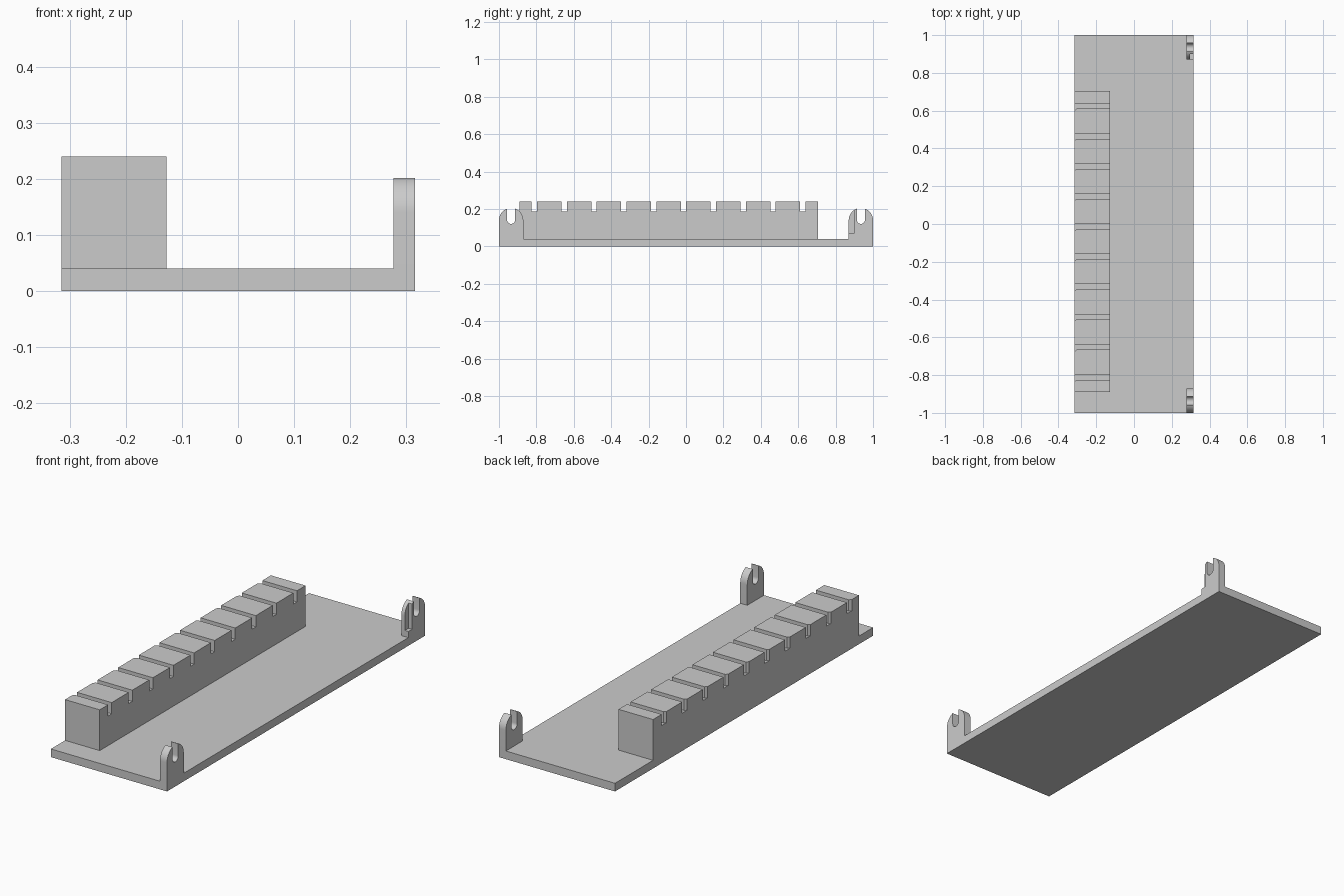
import bpy
import bmesh
import math

cube = bpy.data.objects.get("Cube")
if cube:
    bpy.data.objects.remove(cube, do_unlink=True)

grey = bpy.data.materials.new("plain grey")
grey.use_nodes = True
colour = (0.6, 0.6, 0.6, 1)
grey.diffuse_color = colour
grey.node_tree.nodes["Principled BSDF"].inputs["Base Color"].default_value = colour


def prism(name, outlines, offset):
    """Extrude closed 3D outlines by an offset into one object."""
    bm = bmesh.new()
    for outline in outlines:
        face = bm.faces.new([bm.verts.new(p) for p in outline])
        ext = bmesh.ops.extrude_face_region(bm, geom=[face])
        verts = [v for v in ext["geom"] if isinstance(v, bmesh.types.BMVert)]
        bmesh.ops.translate(bm, verts=verts, vec=offset)
    bmesh.ops.recalc_face_normals(bm, faces=bm.faces)
    mesh = bpy.data.meshes.new(name)
    bm.to_mesh(mesh)
    bm.free()
    mesh.materials.append(grey)
    obj = bpy.data.objects.new(name, mesh)
    bpy.context.collection.objects.link(obj)
    return obj


def box(name, x0, x1, y0, y1, z0, z1):
    base = [(x0, y0, z0), (x1, y0, z0), (x1, y1, z0), (x0, y1, z0)]
    return prism(name, [base], (0, 0, z1 - z0))


def cut(target, cutter):
    cutter.hide_render = True
    cutter.hide_viewport = True
    mod = target.modifiers.new("cut", 'BOOLEAN')
    mod.operation = 'DIFFERENCE'
    mod.solver = 'EXACT'
    mod.object = cutter


def arc(cy, cz, r, a0, a1, n):
    angles = [math.radians(a0 + (a1 - a0) * i / n) for i in range(n + 1)]
    return [(cy + r * math.cos(a), cz + r * math.sin(a)) for a in angles]


W, T = 0.315, 0.04
box("base_plate", -W, W, -1, 1, 0, T)

# Slotted rail: each slot has one chamfered mouth corner on the outer side
rail = box("slotted_rail", -W, -0.127, -0.89, 0.705, T, 0.24)
slots = []
for i in range(10):
    y = -0.811 + i * 0.1595
    plan = [(-0.34, y + 0.014), (-0.1, y + 0.014), (-0.1, y - 0.014),
            (-W + 0.01, y - 0.014), (-W, y - 0.024), (-0.34, y - 0.024)]
    slots.append([(x, py, 0.185) for x, py in plan])
cut(rail, prism("slot_cutters", slots, (0, 0, 0.1)))


# Upright lugs with a rounded top and an open slot
def lug(name, cy):
    r, s, cz = 0.065, 0.022, 0.14
    a = math.degrees(math.acos(s / r))
    side = [(cy + r, T)] + arc(cy, cz, r, 0, a, 12)
    slot = arc(cy, 0.142, s, 0, -180, 12)
    other = arc(cy, cz, r, 180 - a, 180, 12) + [(cy - r, T)]
    outline = [(W - 0.038, y, z) for y, z in side + slot + other]
    obj = prism(name, [outline], (0.038, 0, 0))
    bpy.context.view_layer.objects.active = obj
    obj.select_set(True)
    bpy.ops.object.shade_smooth_by_angle(angle=math.radians(30))
    obj.select_set(False)
    return obj


lug("front_lug", -0.935)
back = lug("back_lug", 0.935)
# Corner relief on the inner edge of the back lug
cut(back, box("relief_cutter", 0.296, 0.34, 0.84, 0.899, 0.07, 0.25))
